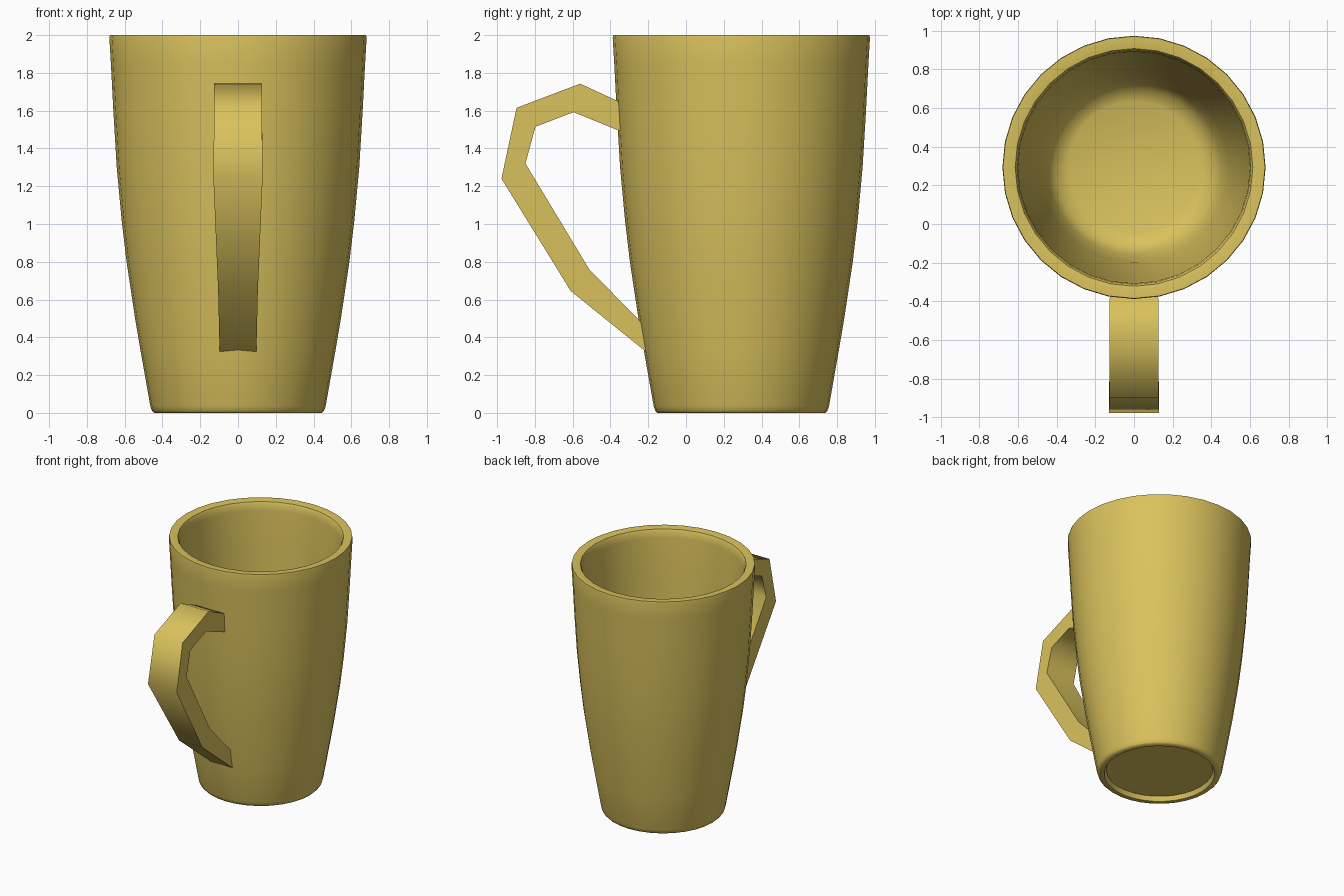
import bpy, bmesh, math

if "Cube" in bpy.data.objects:
    bpy.data.objects.remove(bpy.data.objects["Cube"])

CY = 0.293      # mug axis position in y
SIDES = 32

glaze = bpy.data.materials.new("yellow_glaze")
glaze.diffuse_color = (0.70, 0.54, 0.11, 1)
glaze.use_nodes = True
glaze.node_tree.nodes["Principled BSDF"].inputs["Base Color"].default_value = glaze.diffuse_color


def finish(name, bm, angle):
    bmesh.ops.recalc_face_normals(bm, faces=bm.faces)
    mesh = bpy.data.meshes.new(name)
    bm.to_mesh(mesh)
    bm.free()
    obj = bpy.data.objects.new(name, mesh)
    bpy.context.collection.objects.link(obj)
    mesh.materials.append(glaze)
    bpy.ops.object.select_all(action='DESELECT')
    obj.select_set(True)
    bpy.context.view_layer.objects.active = obj
    bpy.ops.object.shade_smooth_by_angle(angle=math.radians(angle))
    return obj


def skin(bm, rings, closed_path=False):
    for a, b in zip(rings, rings[1:]):
        n = len(a)
        for i in range(n):
            j = (i + 1) % n
            bm.faces.new((a[i], a[j], b[j], b[i]))
    bm.faces.new(rings[0])
    bm.faces.new(rings[-1])


# Cup: (radius, height) from recessed underside, up the outside, over the rim, down to the floor
profile = [
    (0.395, 0.035), (0.41, 0.0), (0.445, 0.0), (0.455, 0.01), (0.464, 0.035),
    (0.516, 0.33), (0.545, 0.5), (0.59, 0.8), (0.616, 1.02), (0.642, 1.3),
    (0.66, 1.6), (0.673, 1.85), (0.681, 1.985), (0.678, 2.0), (0.645, 2.0),
    (0.615, 1.995), (0.605, 1.975), (0.60, 1.93), (0.59, 1.6), (0.57, 1.2),
    (0.535, 0.75), (0.49, 0.4), (0.45, 0.2), (0.41, 0.13), (0.34, 0.10),
]
bm = bmesh.new()
rings = []
for r, z in profile:
    rings.append([bm.verts.new((r * math.sin(2 * math.pi * i / SIDES),
                                CY - r * math.cos(2 * math.pi * i / SIDES), z))
                  for i in range(SIDES)])
skin(bm, rings)
finish("cup", bm, 50)

# Handle: outer (y, z), inner (y, z), half width; ends are sunk into the wall
sections = [
    (-0.33, 1.636, -0.33, 1.484, 0.125),
    (-0.56, 1.743, -0.595, 1.592, 0.127),
    (-0.897, 1.615, -0.797, 1.515, 0.127),
    (-0.977, 1.24, -0.85, 1.32, 0.130),
    (-0.61, 0.645, -0.512, 0.76, 0.105),
    (-0.185, 0.302, -0.20, 0.442, 0.097),
]
bm = bmesh.new()
rings = []
for oy, oz, iy, iz, w in sections:
    rings.append([bm.verts.new(p) for p in
                  ((-w, oy, oz), (w, oy, oz), (w, iy, iz), (-w, iy, iz))])
skin(bm, rings)
finish("handle", bm, 80)
